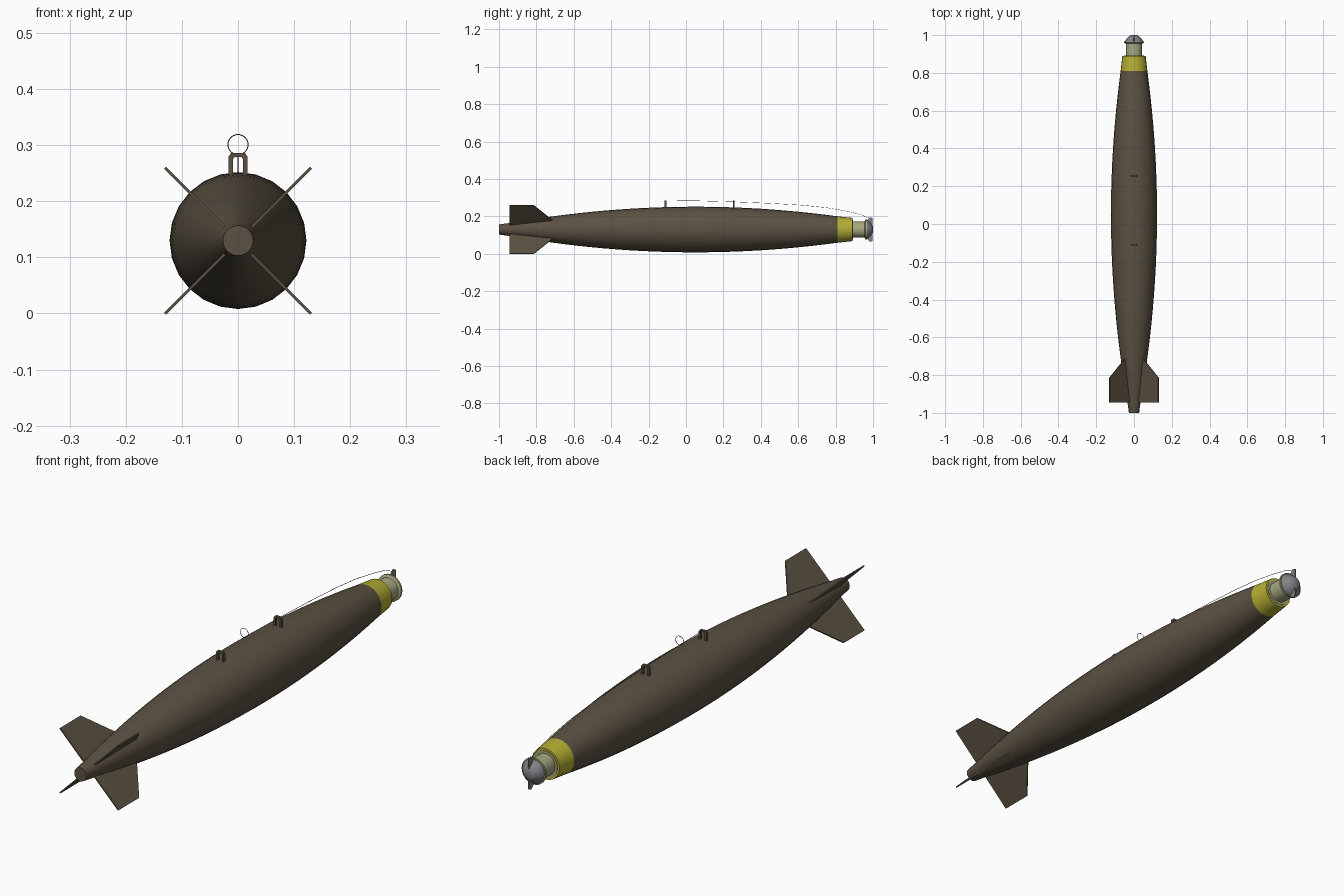
import bpy, bmesh, math
from mathutils import Matrix, Vector

if "Cube" in bpy.data.objects:
    bpy.data.objects.remove(bpy.data.objects["Cube"])

AXIS_Z = 0.13


def mat(name, rgb):
    m = bpy.data.materials.new(name)
    m.diffuse_color = (*rgb, 1)
    m.use_nodes = True
    m.node_tree.nodes["Principled BSDF"].inputs["Base Color"].default_value = m.diffuse_color
    return m


BROWN = mat("olive brown", (0.105, 0.083, 0.055))
YELLOW = mat("yellow", (0.46, 0.42, 0.035))
PALE = mat("pale green", (0.38, 0.39, 0.22))
GREY = mat("steel grey", (0.22, 0.22, 0.24))
DARK = mat("dark wire", (0.06, 0.06, 0.06))


def finish(bm, name, materials, smooth=None):
    bmesh.ops.recalc_face_normals(bm, faces=bm.faces[:])
    me = bpy.data.meshes.new(name)
    bm.to_mesh(me)
    bm.free()
    ob = bpy.data.objects.new(name, me)
    bpy.context.collection.objects.link(ob)
    for m in materials:
        me.materials.append(m)
    if smooth:
        bpy.ops.object.select_all(action='DESELECT')
        bpy.context.view_layer.objects.active = ob
        ob.select_set(True)
        bpy.ops.object.shade_smooth_by_angle(angle=math.radians(smooth))
    return ob


def lathe(name, profile, materials, sides=24, rule=None):
    """Revolve (y, radius) points about the long axis, capping both ends."""
    bm = bmesh.new()
    rings = []
    for y, r in profile:
        rings.append([bm.verts.new((r * math.cos(a), y, AXIS_Z + r * math.sin(a)))
                      for a in (2 * math.pi * i / sides for i in range(sides))])
    for a, b in zip(rings, rings[1:]):
        for i in range(sides):
            j = (i + 1) % sides
            bm.faces.new((a[i], a[j], b[j], b[i]))
    bm.faces.new(rings[0])
    bm.faces.new(rings[-1])
    if rule:
        for f in bm.faces:
            f.material_index = rule(f.calc_center_median())
    return finish(bm, name, materials, 35)


def plate(name, points, thick, matrix, material):
    """Flat polygon in local XY, thickened along local Z and then placed."""
    bm = bmesh.new()
    f = bm.faces.new([bm.verts.new((x, y, -thick / 2)) for x, y in points])
    ext = bmesh.ops.extrude_face_region(bm, geom=[f])
    vs = [g for g in ext["geom"] if isinstance(g, bmesh.types.BMVert)]
    bmesh.ops.translate(bm, vec=(0, 0, thick), verts=vs)
    bm.transform(matrix)
    return finish(bm, name, [material])


def wire(name, points, radius, material, cyclic=False):
    cu = bpy.data.curves.new(name, 'CURVE')
    cu.dimensions = '3D'
    cu.bevel_depth = radius
    cu.bevel_resolution = 1
    sp = cu.splines.new('POLY')
    sp.points.add(len(points) - 1)
    for p, co in zip(sp.points, points):
        p.co = (*co, 1)
    sp.use_cyclic_u = cyclic
    ob = bpy.data.objects.new(name, cu)
    cu.materials.append(material)
    bpy.context.collection.objects.link(ob)
    return ob


# Spindle body with a painted nose band
def body_radius(y):
    return max(0.122 - 0.089 * (y - 0.05) ** 2, 0.027)


ys = [-1 + 1.81 * i / 26 for i in range(27)] + [0.89]
profile = [(y, body_radius(y)) for y in ys[:-1]] + [(0.89, 0.062)]
lathe("body", profile, [BROWN, YELLOW], rule=lambda c: 1 if c.y > 0.81 else 0)

# Nose fitting: seat ring, neck with flange, domed cap
lathe("nose_seat", [(0.88, 0.053), (0.892, 0.053)], [PALE])
lathe("nose_neck", [(0.885, 0.043), (0.955, 0.043), (0.96, 0.053),
                    (0.967, 0.053)], [PALE])
lathe("nose_cap", [(0.962, 0.049), (0.970, 0.048), (0.982, 0.038),
                   (0.994, 0.026), (1.0, 0.016)], [GREY])

# Vane plate across the cap
side_plane = Matrix.Translation((0, 0, AXIS_Z)) @ Matrix(
    ((0, 0, 1, 0), (1, 0, 0, 0), (0, 1, 0, 0), (0, 0, 0, 1)))
half = [(0.962, 0.045), (0.984, 0.066), (0.998, 0.060)]
vane = half + [(y, -z) for y, z in reversed(half)]
plate("nose_vane", vane, 0.004, side_plane, GREY)

# Four diagonal tail fins
fin = [(0.02, -0.945), (0.184, -0.945), (0.184, -0.815), (0.06, -0.705), (0.02, -0.705)]
for k in range(4):
    turn = Matrix.Rotation(math.radians(45 + 90 * k), 4, 'Y')
    plate("tail_fin_%d" % (k + 1), fin, 0.005,
          Matrix.Translation((0, 0, AXIS_Z)) @ turn, BROWN)

# Two hanging lugs: rounded rectangular frames
outer = [(-0.017, 0.238), (-0.017, 0.280), (-0.012, 0.286),
         (0.012, 0.286), (0.017, 0.280), (0.017, 0.238)]
inner = [(-0.009, 0.238), (-0.009, 0.275), (-0.006, 0.279),
         (0.006, 0.279), (0.009, 0.275), (0.009, 0.238)]
for n, y0 in enumerate((-0.11, 0.255)):
    bm = bmesh.new()
    rows = [[bm.verts.new((x, y0 + d, z)) for x, z in pts]
            for d in (-0.005, 0.005) for pts in (outer, inner)]
    of, inf, ob_, ib = rows
    for i in range(5):
        for a, b in ((of, inf), (inf, ib), (ib, ob_), (ob_, of)):
            bm.faces.new((a[i], a[i + 1], b[i + 1], b[i]))
    for i in (0, 5):
        bm.faces.new((of[i], inf[i], ib[i], ob_[i]))
    finish(bm, "lug_%d" % (n + 1), [BROWN])

# Pull ring and the thin wire running to the nose
ring = [(0.018 * math.cos(a), 0.04, 0.301 + 0.018 * math.sin(a))
        for a in (2 * math.pi * i / 24 for i in range(24))]
wire("pull_ring", ring, 0.001, DARK, True)
path = [(-0.11, 0.285), (0.04, 0.284), (0.255, 0.278), (0.45, 0.270), (0.62, 0.260),
        (0.75, 0.247), (0.86, 0.228), (0.93, 0.212), (0.975, 0.192)]
wire("pull_wire", [(0, y, z) for y, z in path], 0.0009, DARK)
